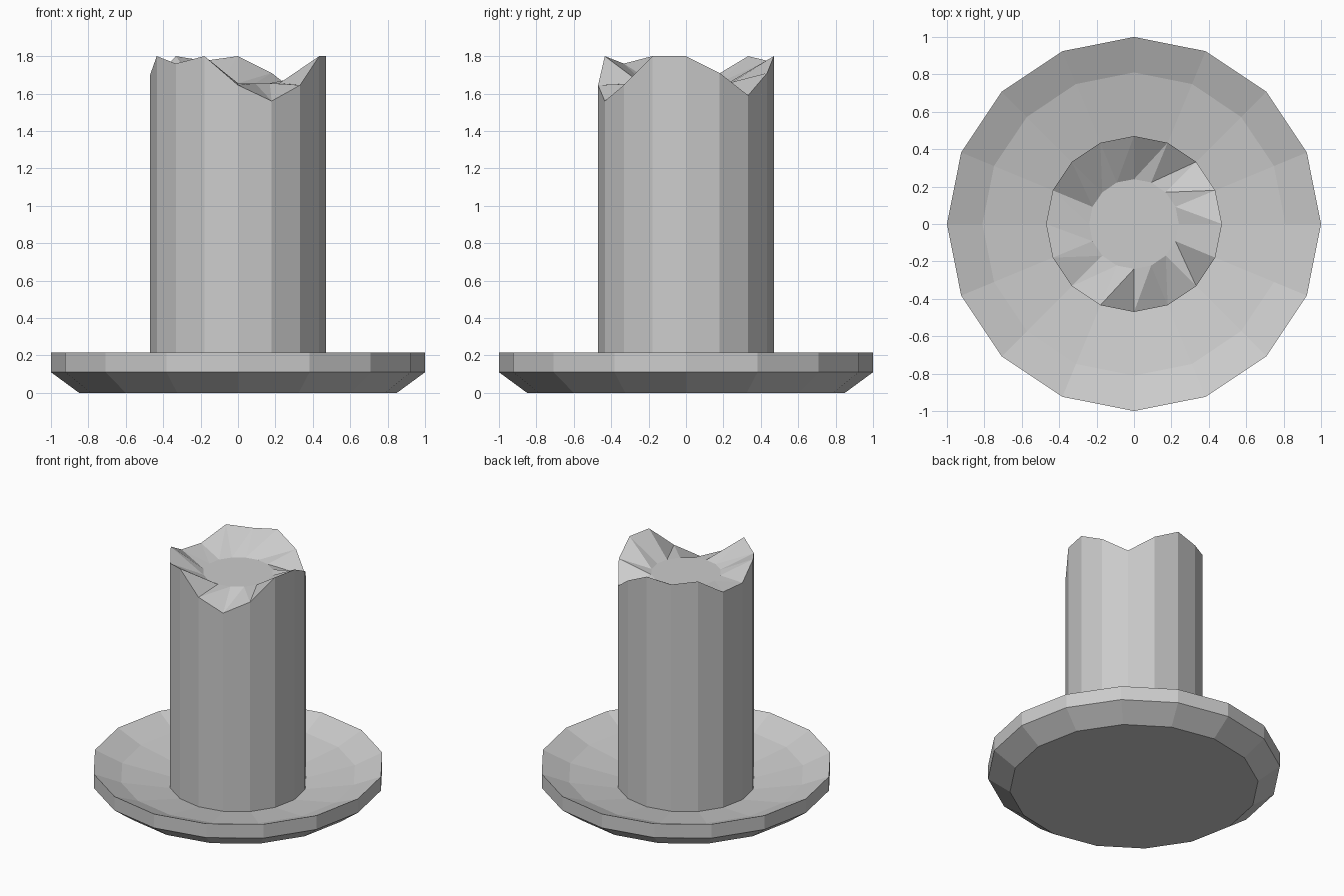
import bpy, bmesh, math

if "Cube" in bpy.data.objects:
    bpy.data.objects.remove(bpy.data.objects["Cube"])

SIDES = 16


def ring(bm, radius, heights):
    """Ring of vertices; heights is one z or one z per corner."""
    if not isinstance(heights, list):
        heights = [heights] * SIDES
    step = 2 * math.pi / SIDES
    return [bm.verts.new((radius * math.cos(k * step), radius * math.sin(k * step), z))
            for k, z in enumerate(heights)]


def lathe(name, profile):
    """Stack rings from bottom to top, bridge them and cap both ends."""
    bm = bmesh.new()
    rings = [ring(bm, r, z) for r, z in profile]
    for a, b in zip(rings, rings[1:]):
        for k in range(SIDES):
            n = (k + 1) % SIDES
            bm.faces.new((a[k], a[n], b[n]))
            bm.faces.new((a[k], b[n], b[k]))
    bm.faces.new(rings[0][::-1])
    bm.faces.new(rings[-1])
    # merge coplanar halves back into quads
    bmesh.ops.dissolve_limit(bm, angle_limit=0.001, verts=bm.verts[:], edges=bm.edges[:])
    bmesh.ops.recalc_face_normals(bm, faces=bm.faces[:])
    mesh = bpy.data.meshes.new(name)
    bm.to_mesh(mesh)
    bm.free()
    obj = bpy.data.objects.new(name, mesh)
    bpy.context.collection.objects.link(obj)
    return obj


# Shallow dish with a hollowed top
lathe("dish", [(0.85, 0), (1.0, 0.11), (1.0, 0.215), (0.81, 0.135), (0.46, 0.065)])

# Candle with an uneven melted rim around a flat wax pool
rim = [1.80, 1.71, 1.59, 1.71, 1.80, 1.775, 1.80, 1.69,
       1.70, 1.80, 1.76, 1.80, 1.645, 1.56, 1.645, 1.80]
lathe("candle", [(0.47, 0.065), (0.47, rim), (0.24, 1.655)])
